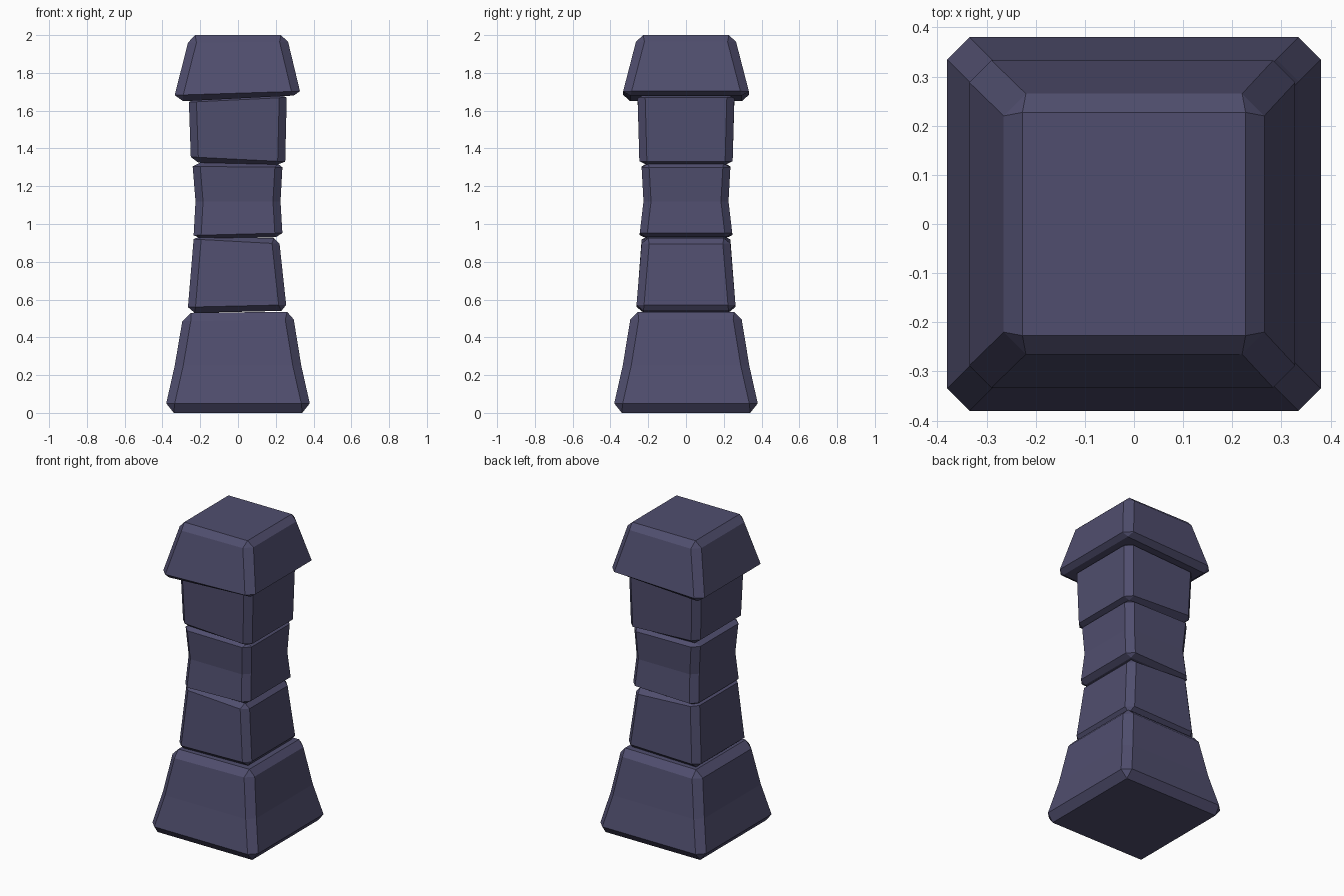
import bpy, bmesh

stone = bpy.data.materials.new("slate_purple_stone")
stone.diffuse_color = (0.080, 0.076, 0.156, 1.0)


def ring(bm, x0, x1, y, zl, zr, c):
    """Rectangle with cut corners, tilted from zl (left) to zr (right)."""
    pts = [(x0 + c, -y), (x1 - c, -y), (x1, -y + c), (x1, y - c),
           (x1 - c, y), (x0 + c, y), (x0, y - c), (x0, -y + c)]
    return [bm.verts.new((px, py, zl + (zr - zl) * (px - x0) / (x1 - x0)))
            for px, py in pts]


def block(name, rings, cut=0.04):
    """Stack rings into a chamfered block; end rings have square corners."""
    bm = bmesh.new()
    last = len(rings) - 1
    loops = [ring(bm, *r, 0.0 if i in (0, last) else cut)
             for i, r in enumerate(rings)]
    for a, b in zip(loops, loops[1:]):
        for i in range(8):
            j = (i + 1) % 8
            bm.faces.new((a[i], a[j], b[j], b[i]))
    bm.faces.new(loops[0][::-1])
    bm.faces.new(loops[-1])
    bmesh.ops.remove_doubles(bm, verts=bm.verts, dist=0.0005)
    bmesh.ops.recalc_face_normals(bm, faces=bm.faces)
    mesh = bpy.data.meshes.new(name)
    bm.to_mesh(mesh)
    bm.free()
    mesh.materials.append(stone)
    bpy.context.collection.objects.link(bpy.data.objects.new(name, mesh))


# Each ring: left x, right x, half depth, left z, right z

# flared foot
block("base_block", [
    (-0.34, 0.34, 0.34, 0.0, 0.0),
    (-0.38, 0.38, 0.38, 0.05, 0.05),
    (-0.335, 0.335, 0.335, 0.25, 0.25),
    (-0.295, 0.295, 0.295, 0.485, 0.495),
    (-0.25, 0.26, 0.255, 0.53, 0.535)], 0.045)

# three shaft stones
block("lower_shaft_block", [
    (-0.23, 0.23, 0.225, 0.53, 0.54),
    (-0.265, 0.255, 0.262, 0.56, 0.572),
    (-0.235, 0.22, 0.235, 0.92, 0.895),
    (-0.20, 0.19, 0.20, 0.935, 0.925)])

block("middle_shaft_block", [
    (-0.20, 0.20, 0.21, 0.925, 0.93),
    (-0.235, 0.235, 0.245, 0.94, 0.952),
    (-0.225, 0.225, 0.225, 1.12, 1.12),
    (-0.24, 0.235, 0.235, 1.305, 1.30),
    (-0.20, 0.21, 0.20, 1.325, 1.32)])

block("upper_shaft_block", [
    (-0.21, 0.21, 0.21, 1.325, 1.315),
    (-0.25, 0.25, 0.247, 1.355, 1.33),
    (-0.26, 0.258, 0.256, 1.645, 1.67),
    (-0.22, 0.22, 0.22, 1.67, 1.685)])

# tapered cap
block("cap_block", [
    (-0.29, 0.295, 0.295, 1.65, 1.68),
    (-0.335, 0.328, 0.333, 1.682, 1.703),
    (-0.265, 0.265, 0.265, 1.96, 1.965),
    (-0.227, 0.227, 0.227, 2.0, 2.0)], 0.045)
